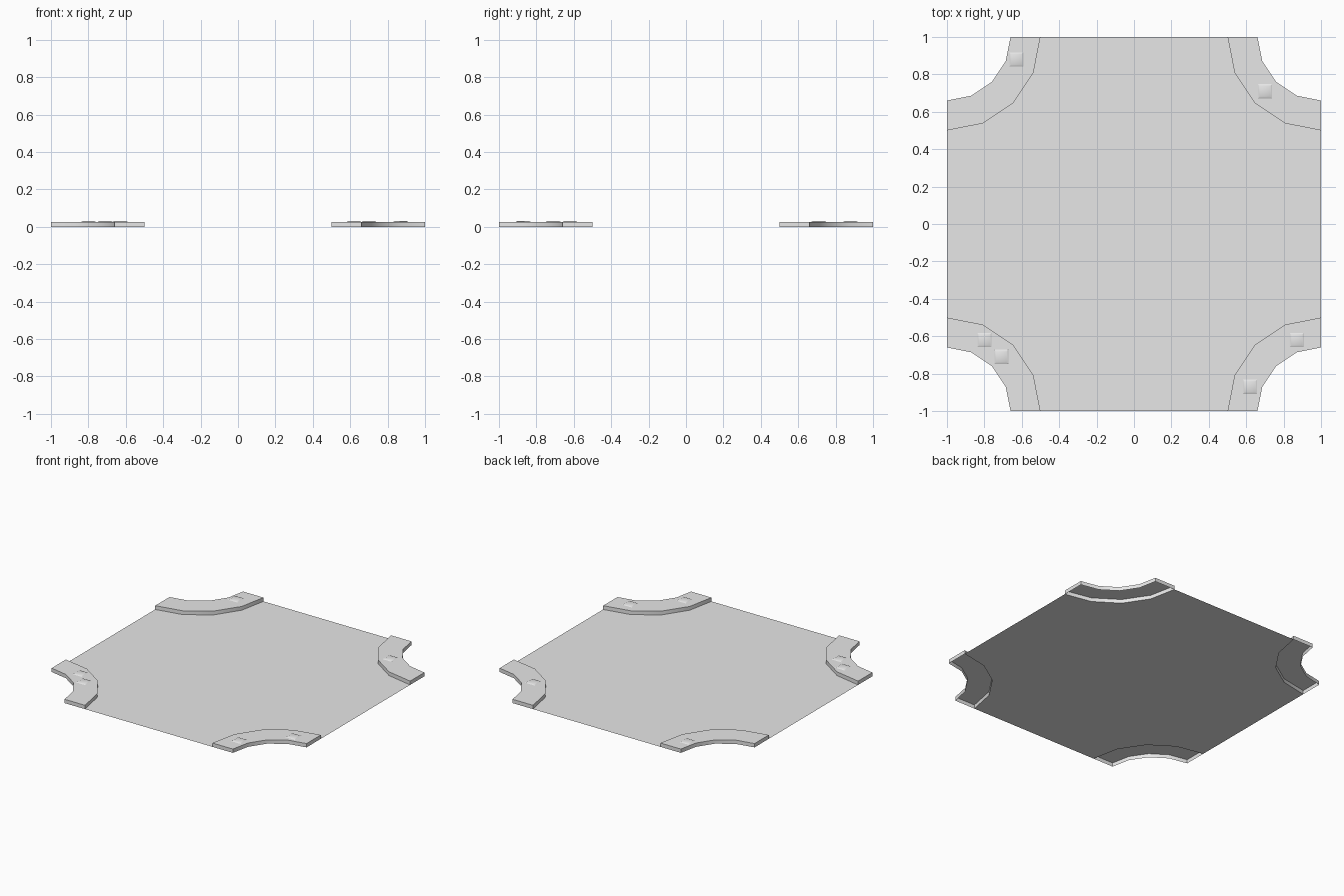
import bpy
import math

CURB_H = 0.027
BUMP_H = 0.032
INNER_R, OUTER_R = 0.34, 0.5
STEPS = 4

if "Cube" in bpy.data.objects:
    bpy.data.objects.remove(bpy.data.objects["Cube"], do_unlink=True)

grey = bpy.data.materials.new("light_grey")
grey.use_nodes = True
grey.diffuse_color = (0.8, 0.8, 0.8, 1)
grey.node_tree.nodes["Principled BSDF"].inputs["Base Color"].default_value = (0.8, 0.8, 0.8, 1)


def add_object(name, verts, faces):
    mesh = bpy.data.meshes.new(name)
    mesh.from_pydata(verts, [], faces)
    mesh.materials.append(grey)
    obj = bpy.data.objects.new(name, mesh)
    bpy.context.collection.objects.link(obj)
    bpy.ops.object.select_all(action="DESELECT")
    obj.select_set(True)
    bpy.context.view_layer.objects.active = obj
    bpy.ops.object.shade_smooth_by_angle(angle=math.radians(30))
    return obj


def open_shell(name, low, high, z0, z1):
    """Walls and a top from matching counter-clockwise outlines, open below."""
    n = len(low)
    verts = [(x, y, z0) for x, y in low] + [(x, y, z1) for x, y in high]
    faces = [(i, (i + 1) % n, n + (i + 1) % n, n + i) for i in range(n)]
    faces.append(tuple(range(n, 2 * n)))
    return add_object(name, verts, faces)


def corner_arc(k, radius):
    """Arc about corner k of the tile, counter-clockwise about that corner."""
    turn = k * math.pi / 2
    cx = math.sqrt(2) * math.cos(turn + math.pi / 4)
    cy = math.sqrt(2) * math.sin(turn + math.pi / 4)
    angles = [turn + math.pi * (1 + i / STEPS / 2) for i in range(STEPS + 1)]
    return [(cx + radius * math.cos(a), cy + radius * math.sin(a)) for a in angles]


def square(x, y, half):
    return [(x + i * half, y + j * half) for i, j in ((-1, -1), (1, -1), (1, 1), (-1, 1))]


# Flat road surface with the four corners cut away
outline = [p for k in range(4) for p in reversed(corner_arc(k, OUTER_R))]
add_object("road", [(x, y, 0) for x, y in outline], [tuple(range(len(outline)))])

# Raised curved pavements, hollow underneath
for k, place in enumerate(("back_left", "back_right", "front_right", "front_left")):
    ring = corner_arc(k, OUTER_R) + corner_arc(k, INNER_R)[::-1]
    open_shell("pavement_" + place, ring, ring, 0, CURB_H)

# Low paving stones standing slightly proud of the pavements
stones = [(-0.63, 0.88), (0.7, 0.71), (-0.8, -0.62), (-0.71, -0.71), (0.87, -0.62), (0.62, -0.87)]
for i, (x, y) in enumerate(stones):
    open_shell(f"paving_stone_{i + 1}", square(x, y, 0.038), square(x, y, 0.028), CURB_H, BUMP_H)
